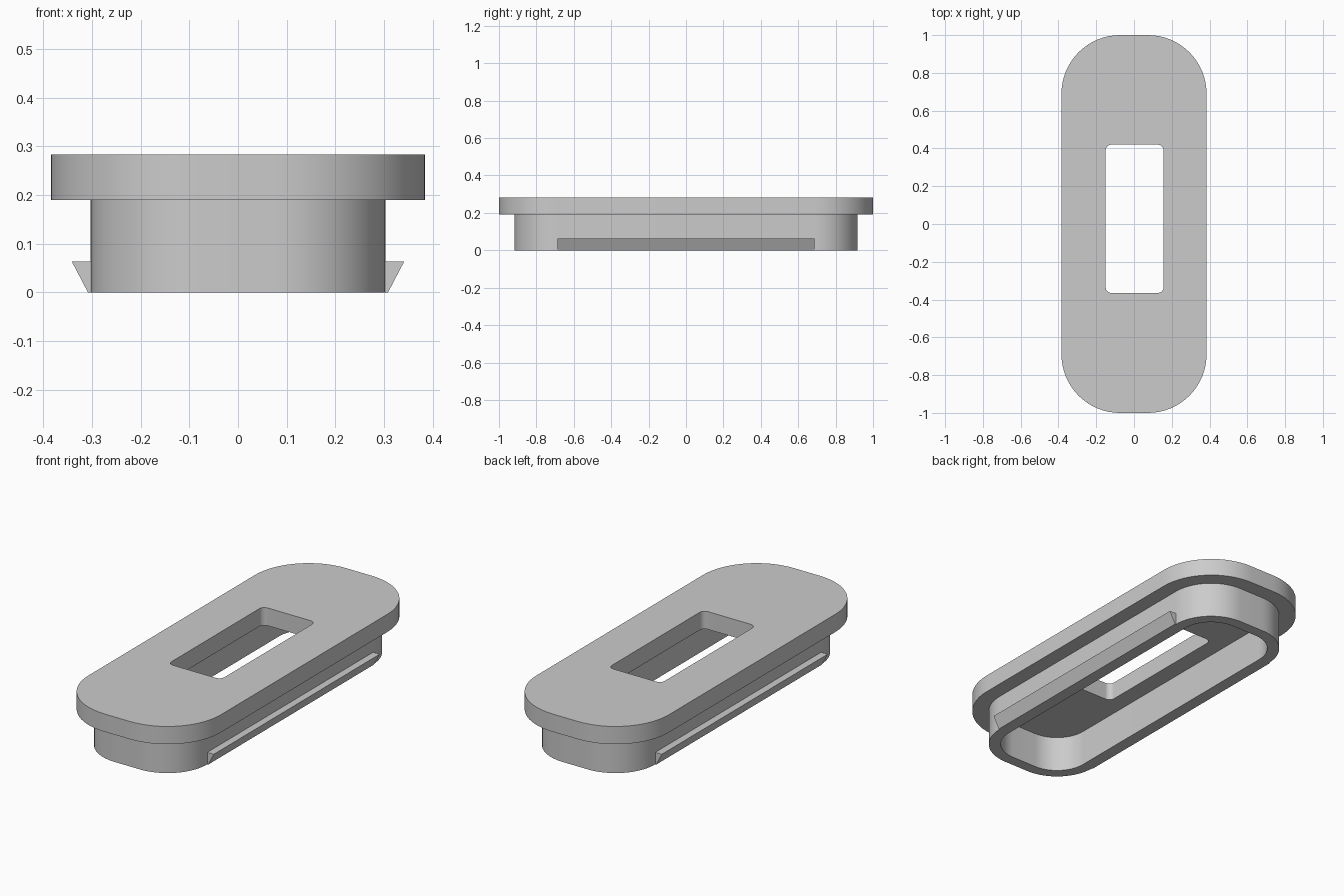
import bpy, bmesh, math

cube = bpy.data.objects.get("Cube")
if cube:
    bpy.data.objects.remove(cube, do_unlink=True)

# Single plastic colour
grey = bpy.data.materials.new("plain grey")
grey.use_nodes = True
colour = (0.6, 0.6, 0.6, 1)
grey.diffuse_color = colour
grey.node_tree.nodes["Principled BSDF"].inputs["Base Color"].default_value = colour


def rounded_rect(x0, x1, y0, y1, radius, steps=16):
    """Counter-clockwise outline with rounded corners."""
    centres = [(x1 - radius, y1 - radius), (x0 + radius, y1 - radius),
               (x0 + radius, y0 + radius), (x1 - radius, y0 + radius)]
    points = []
    for corner, (cx, cy) in enumerate(centres):
        for i in range(steps + 1):
            a = (corner + i / steps) * math.pi / 2
            points.append((cx + radius * math.cos(a), cy + radius * math.sin(a)))
    return points


def finish(name, bm):
    bmesh.ops.recalc_face_normals(bm, faces=bm.faces)
    mesh = bpy.data.meshes.new(name)
    bm.to_mesh(mesh)
    bm.free()
    mesh.materials.append(grey)
    obj = bpy.data.objects.new(name, mesh)
    bpy.context.collection.objects.link(obj)
    bpy.ops.object.select_all(action='DESELECT')
    obj.select_set(True)
    bpy.context.view_layer.objects.active = obj
    bpy.ops.object.shade_smooth_by_angle(angle=math.radians(30))
    return obj


def ring(name, outer, inner, z0, z1):
    """Solid band between two outlines of equal point count."""
    bm = bmesh.new()
    loops = [[bm.verts.new((x, y, z)) for x, y in outline]
             for outline, z in ((outer, z0), (outer, z1), (inner, z1), (inner, z0))]
    n = len(outer)
    for k in range(4):
        a, b = loops[k], loops[(k + 1) % 4]
        for i in range(n):
            j = (i + 1) % n
            bm.faces.new((a[i], a[j], b[j], b[i]))
    return finish(name, bm)


def clip(name, side):
    """Wedge-shaped snap ridge along one long side."""
    profile = [(0.30, 0), (0.308, 0), (0.341, 0.063), (0.30, 0.063)]
    bm = bmesh.new()
    ends = [[bm.verts.new((side * x, y, z)) for x, z in profile]
            for y in (-0.687, 0.687)]
    for end in ends:
        bm.faces.new(end)
    for i in range(4):
        j = (i + 1) % 4
        bm.faces.new((ends[0][i], ends[0][j], ends[1][j], ends[1][i]))
    return finish(name, bm)


# Top flange with its off-centre slot
ring("top_flange",
     rounded_rect(-0.384, 0.384, -1, 1, 0.31),
     rounded_rect(-0.15, 0.156, -0.365, 0.42, 0.03),
     0.19, 0.283)

# Hollow wall below the flange
ring("lower_wall",
     rounded_rect(-0.303, 0.303, -0.917, 0.917, 0.23),
     rounded_rect(-0.243, 0.243, -0.857, 0.857, 0.17),
     0, 0.19)

# Snap ridges
clip("left_clip", 1)
clip("right_clip", -1)
